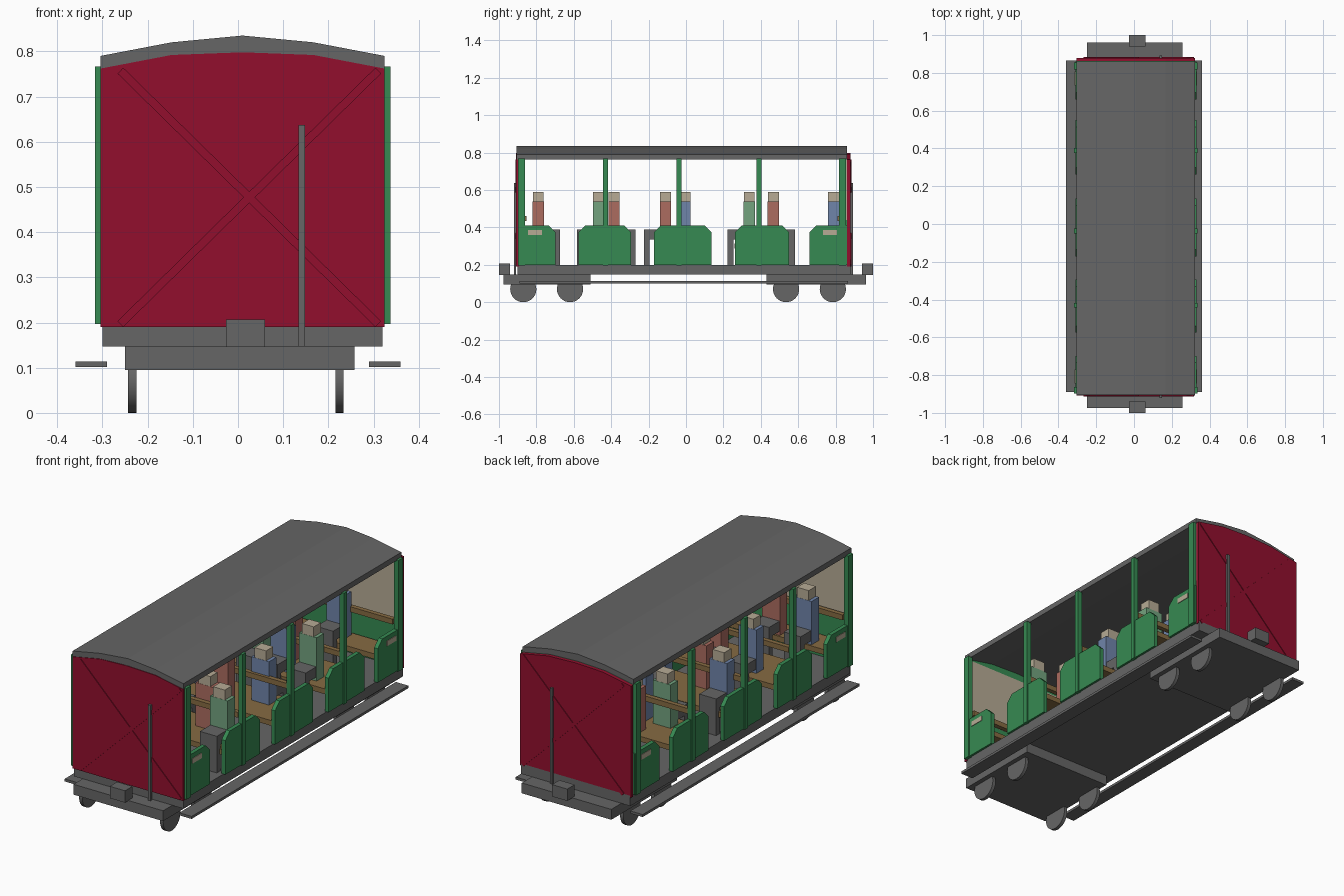
import bpy, bmesh, math
from mathutils import Vector

cube = bpy.data.objects.get("Cube")
if cube:
    bpy.data.objects.remove(cube, do_unlink=True)

CX = 0.01          # centre line of the coach body
FLOOR = 0.2
POSTS = [-0.88, -0.43, -0.038, 0.39, 0.837]


def material(name, r, g, b):
    def lin(c):
        c /= 255
        return ((c + 0.055) / 1.055) ** 2.4 if c > 0.04 else c / 12.92
    m = bpy.data.materials.new(name)
    m.use_nodes = True
    col = (lin(r), lin(g), lin(b), 1)
    m.diffuse_color = col
    m.node_tree.nodes["Principled BSDF"].inputs["Base Color"].default_value = col
    return m


GREY = material("grey metal", 102, 102, 102)
RED = material("crimson paint", 146, 15, 45)
GREEN = material("green paint", 54, 138, 82)
BEIGE = material("beige", 183, 171, 149)
BROWN = material("brown wood", 134, 107, 66)
COATS = {"red": material("coat red", 172, 108, 96),
         "green": material("coat green", 115, 163, 127),
         "blue": material("coat blue", 112, 133, 170)}


def prism(name, profile, axis, lo, hi, mat):
    """Extrude a closed profile along x ('x': y,z points) or y ('y': x,z points)."""
    bm = bmesh.new()
    place = (lambda p: (lo, p[0], p[1])) if axis == "x" else (lambda p: (p[0], lo, p[1]))
    face = bm.faces.new([bm.verts.new(place(p)) for p in profile])
    res = bmesh.ops.extrude_face_region(bm, geom=[face])
    shift = Vector((hi - lo, 0, 0) if axis == "x" else (0, hi - lo, 0))
    bmesh.ops.translate(bm, vec=shift,
                        verts=[v for v in res["geom"] if isinstance(v, bmesh.types.BMVert)])
    bmesh.ops.recalc_face_normals(bm, faces=bm.faces)
    me = bpy.data.meshes.new(name)
    bm.to_mesh(me)
    bm.free()
    me.materials.append(mat)
    ob = bpy.data.objects.new(name, me)
    bpy.context.collection.objects.link(ob)
    return ob


def box(name, x, y, z, mat):
    return prism(name, [(x[0], z[0]), (x[1], z[0]), (x[1], z[1]), (x[0], z[1])], "y", y[0], y[1], mat)


def side_x(side, inner, outer):
    return sorted((CX + side * inner, CX + side * outer))


# Curved roof
arch = [(-0.314, 0.79), (-0.157, 0.82), (0, 0.835), (0.157, 0.82), (0.314, 0.79)]
under = [(-0.314, 0.762), (-0.157, 0.792), (0, 0.798), (0.157, 0.792), (0.314, 0.762)]
top = [(CX + x, z) for x, z in arch]
ceiling = [(CX + x, z) for x, z in under]
prism("roof", top + ceiling[::-1], "y", -0.905, 0.86, GREY)

# Floor, running boards, bogies, couplings and wheels
box("floor", (-0.3, 0.32), (-0.9, 0.88), (0.147, FLOOR), GREY)
for side in (-1, 1):
    box("running_board", sorted((side * 0.29, side * 0.36)), (-0.89, 0.865), (0.101, 0.114), GREY)
for end, y0, y1 in (("front", -0.975, -0.51), ("back", 0.43, 0.962)):
    box(end + "_bogie", (-0.25, 0.258), (y0, y1), (0.095, 0.148), GREY)
for end, y0, y1 in (("front", -1, -0.94), ("back", 0.94, 1)):
    box(end + "_coupling", (-0.027, 0.06), (y0, y1), (0.146, 0.207), GREY)
for y in (-0.87, -0.62, 0.535, 0.785):
    for x in (-0.234, 0.225):
        bpy.ops.mesh.primitive_cylinder_add(vertices=32, radius=0.07, depth=0.018,
                                            location=(x, y, 0.07), rotation=(0, math.pi / 2, 0))
        wheel = bpy.context.object
        wheel.name = "wheel"
        wheel.data.materials.append(GREY)
        bpy.ops.object.shade_smooth_by_angle()

# End walls with inner lining, cross braces and brake pole
for end, outer, inner, out in (("front", -0.908, -0.892, -1), ("back", 0.88, 0.862, 1)):
    wall = [(CX + 0.314, 0.19), (CX - 0.314, 0.19)] + ceiling
    prism(end + "_wall", wall, "y", min(outer, inner), max(outer, inner), RED)
    lining = sorted((inner, inner - out * 0.006))
    wide = (CX - 0.31, CX + 0.31)
    box(end + "_lower_lining", wide, lining, (FLOOR, 0.44), GREEN)
    box(end + "_upper_lining", wide, lining, (0.44, 0.762), BEIGE)
    prism(end + "_arch_lining", ceiling, "y", lining[0], lining[1], GREEN)
    for slope in (-1, 1):
        brace = box(end + "_brace", (-0.4, 0.4), (-0.004, 0.004), (-0.009, 0.009), RED)
        brace.location = (0.025, outer, 0.477)
        brace.rotation_euler = (0, slope * math.radians(44.5), 0)
    pole = sorted((outer, outer + out * 0.012))
    box(end + "_brake_pole", (0.134, 0.148), pole, (0.147, 0.637), GREY)

# Posts and chamfered side panels
SPANS = [(-0.895, -0.698), (-0.575, -0.295), (-0.172, 0.135), (0.262, 0.55), (0.66, 0.86)]
for i, (post, (a, b)) in enumerate(zip(POSTS, SPANS)):
    ca = 0 if i == 0 else 0.036
    cb = 0 if i == len(POSTS) - 1 else 0.036
    profile = [(a, FLOOR), (b, FLOOR), (b, 0.41 - cb)]
    if cb:
        profile.append((b - cb, 0.41))
    if ca:
        profile.append((a + ca, 0.41))
    profile.append((a, 0.41 - ca))
    half = 0.018 if i in (0, 4) else 0.013
    for side in (-1, 1):
        box("post", side_x(side, 0.302, 0.327), (post - half, post + half), (0.197, 0.767), GREEN)
        x0, x1 = side_x(side, 0.3, 0.321)
        prism("side_panel", profile, "x", x0, x1, GREEN)
        if i in (0, 4):
            mid = -0.807 if i == 0 else 0.77
            box("number_plate", side_x(side, 0.321, 0.324), (mid - 0.038, mid + 0.038),
                (0.36, 0.386), BEIGE)

# Benches and back rails
inside = (CX - 0.3, CX + 0.3)
for i, post in enumerate(POSTS):
    a = post - (0.0 if i == 0 else 0.13)
    b = post + (0.0 if i == 4 else 0.13)
    box("bench_seat", inside, (a, b), (0.288, 0.315), BROWN)
    rail = post + (0.015 if i == 0 else -0.015 if i == 4 else 0)
    box("bench_rail", inside, (rail - 0.012, rail + 0.012), (0.435, 0.462), BROWN)


# Seated passengers made of blocks
def passenger(x, y, facing, coat):
    def span(near, far):
        return sorted((y + facing * near, y + facing * far))
    box("passenger_body", (x - 0.05, x + 0.05), span(-0.03, 0.03), (0.315, 0.537), COATS[coat])
    box("passenger_head", (x - 0.033, x + 0.033), span(-0.029, 0.029), (0.537, 0.588), BEIGE)
    box("passenger_lap", (x - 0.048, x + 0.048), span(0.03, 0.115), (0.335, 0.388), GREY)
    box("passenger_legs", (x - 0.048, x + 0.048), span(0.085, 0.115), (FLOOR, 0.335), GREY)


ROWS = [
    (-0.79, 1, [(0.05, "red"), (-0.13, "blue")]),
    (-0.468, -1, [(0.24, "green")]),
    (-0.385, 1, [(0.1, "red"), (-0.1, "blue")]),
    (-0.11, -1, [(-0.01, "red")]),
    (-0.005, 1, [(0.15, "blue"), (-0.2, "blue")]),
    (0.338, -1, [(0.18, "green"), (0.02, "blue"), (-0.12, "green")]),
    (0.467, 1, [(-0.03, "red")]),
    (0.788, -1, [(0.02, "blue")]),
]
for y, facing, people in ROWS:
    for x, coat in people:
        passenger(x, y, facing, coat)
